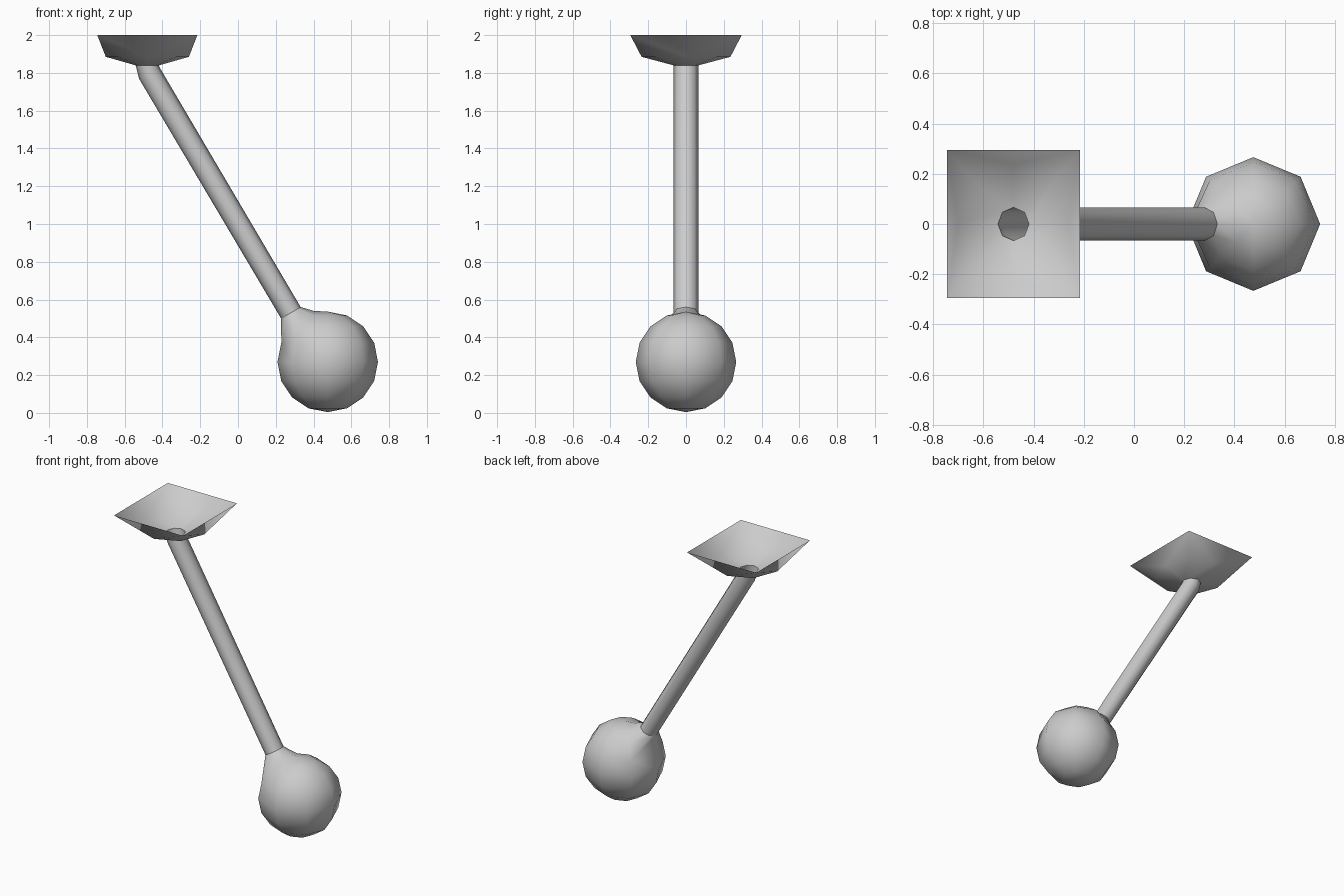
import bpy, bmesh
from math import sin, cos, pi, atan2
from mathutils import Vector

if "Cube" in bpy.data.objects:
    bpy.data.objects.remove(bpy.data.objects["Cube"])

SIDES = 8
AXIS = Vector((0.508, 0, -0.861)).normalized()   # direction of the slanted rod
ACROSS = Vector((-AXIS.z, 0, AXIS.x))            # perpendicular to it, in the xz plane
if ACROSS.x < 0:
    ACROSS.negate()
Y = Vector((0, 1, 0))
X = Vector((1, 0, 0))
MOUNT = Vector((-0.48, 0, 1.84))
NECK = Vector((0.28, 0, 0.53))


def ring(bm, centre, u, ru, rv):
    """Octagon of vertices spanned by direction u and the y axis."""
    return [bm.verts.new(centre + u * ru * cos(2 * pi * i / SIDES)
                         + Y * rv * sin(2 * pi * i / SIDES)) for i in range(SIDES)]


def bridge(bm, a, b):
    for i in range(len(a)):
        j = (i + 1) % len(a)
        bm.faces.new((a[i], a[j], b[j], b[i]))


def finish(name, bm, flip=False):
    bmesh.ops.recalc_face_normals(bm, faces=bm.faces)
    if flip:
        bmesh.ops.reverse_faces(bm, faces=bm.faces)
    for f in bm.faces:
        f.smooth = True
    mesh = bpy.data.meshes.new(name)
    bm.to_mesh(mesh)
    bm.free()
    obj = bpy.data.objects.new(name, mesh)
    bpy.context.collection.objects.link(obj)
    return obj


# Mounting dish: open square rim, octagonal waist, small hole for the rod
bm = bmesh.new()
hole = ring(bm, MOUNT, X, 0.062, 0.066)
waist = ring(bm, MOUNT + Vector((0, 0, 0.045)), X, 0.22, 0.235)
corners = [bm.verts.new((MOUNT.x + sx * 0.265, sy * 0.295, 2.0))
           for sx, sy in ((1, 1), (-1, 1), (-1, -1), (1, -1))]
bridge(bm, hole, waist)
for k, c in enumerate(corners):
    a, m, b = (waist[(2 * k + d) % SIDES] for d in range(3))
    bm.faces.new((a, c, m))
    bm.faces.new((m, c, b))
    bm.faces.new((c, corners[(k + 1) % 4], b))
finish("mounting_dish", bm)

# Rod: level top ring bending into a slanted tube, open at both ends
bm = bmesh.new()
rings = [ring(bm, MOUNT, X, 0.062, 0.066),
         ring(bm, Vector((-0.47, 0, 1.80)), ACROSS, 0.062, 0.066),
         ring(bm, NECK, ACROSS, 0.06, 0.066)]
for a, b in zip(rings, rings[1:]):
    bridge(bm, a, b)
finish("rod", bm)

# Ball: low sphere with one vertex opened up and drawn out into a neck
bm = bmesh.new()
centre = Vector((0.475, 0, 0.27))
radius = 0.266
bmesh.ops.create_uvsphere(bm, u_segments=SIDES, v_segments=8, radius=radius)
bmesh.ops.translate(bm, verts=bm.verts, vec=centre)
target = centre + Vector((-1, 0, 1)).normalized() * radius
tip = min(bm.verts, key=lambda v: (v.co - target).length)
bmesh.ops.delete(bm, geom=[tip], context='VERTS')
rim = [v for v in bm.verts if v.is_boundary]
mid = sum((v.co for v in rim), Vector()) / len(rim)
diag = Vector((1, 0, 1)).normalized()
rim.sort(key=lambda v: atan2((v.co - mid).dot(Y), (v.co - mid).dot(diag)) % (2 * pi - 1e-4))
rim_top = max((v for v in rim if abs(v.co.y) < 1e-3), key=lambda v: v.co.z)
start = rim.index(rim_top)
rim = rim[start:] + rim[:start]
rim_top.co = (0.40, 0, 0.54)
neck = ring(bm, NECK, ACROSS, 0.06, 0.066)
bridge(bm, rim, neck)
finish("ball", bm)
